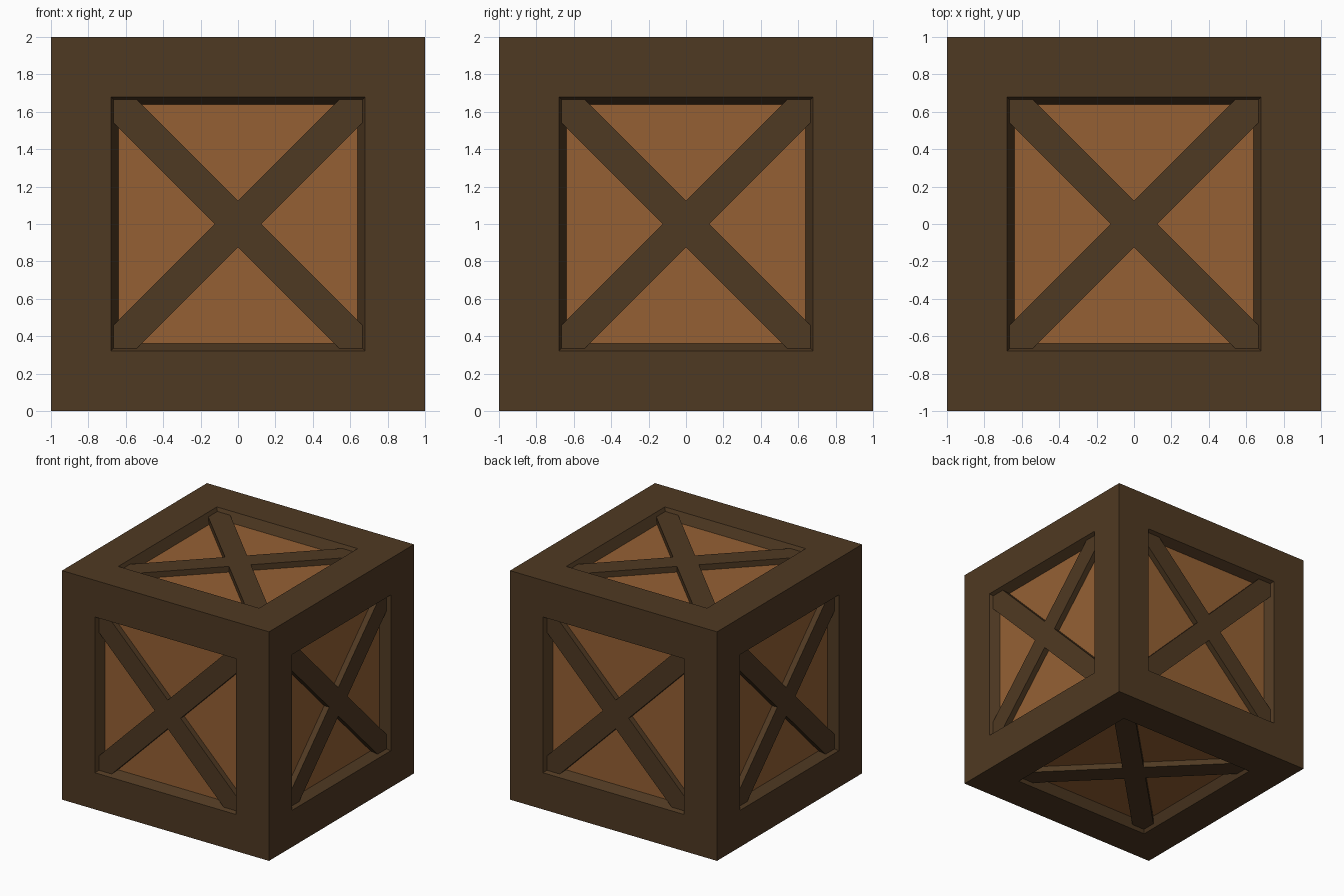
import bpy, bmesh
from math import pi
from mathutils import Matrix, Vector

if "Cube" in bpy.data.objects:
    bpy.data.objects.remove(bpy.data.objects["Cube"])

RIM = 0.32      # frame board width
SLOPE = 0.04    # inward taper of the opening
DEEP = 0.08     # depth of the panels
BRACE = 0.03    # depth of the brace faces
END, HALF = 0.665, 0.125   # brace reach and diagonal half width


def material(name, rgb):
    m = bpy.data.materials.new(name)
    m.diffuse_color = (*rgb, 1)
    m.use_nodes = True
    m.node_tree.nodes["Principled BSDF"].inputs["Base Color"].default_value = m.diffuse_color
    return m


dark = material("dark_wood", (0.078, 0.041, 0.016))
light = material("light_wood", (0.30, 0.118, 0.034))


def finish(bm, name, mats):
    mesh = bpy.data.meshes.new(name)
    bm.to_mesh(mesh)
    bm.free()
    for m in mats:
        mesh.materials.append(m)
    obj = bpy.data.objects.new(name, mesh)
    bpy.context.collection.objects.link(obj)
    return obj


# Crate body: cube with a tapered recess on every side, panels at the bottom
bm = bmesh.new()
bmesh.ops.create_cube(bm, size=2, matrix=Matrix.Translation((0, 0, 1)))
panels = bm.faces[:]
bmesh.ops.inset_individual(bm, faces=panels, thickness=RIM, use_even_offset=True)
bmesh.ops.inset_individual(bm, faces=panels, thickness=SLOPE, depth=-DEEP,
                           use_even_offset=True)
for f in panels:
    f.material_index = 1
finish(bm, "crate_body", [dark, light])

# Cross brace: X outline made from one quarter turned four times, then extruded
bm = bmesh.new()
quarter = [(END, END - HALF), (END, END), (END - HALF, END), (0, HALF)]
outline = [Matrix.Rotation(k * pi / 2, 3, 'Z') @ Vector((x, y, 1 - DEEP - 0.005))
           for k in range(4) for x, y in quarter]
base = bm.faces.new([bm.verts.new(p) for p in outline])
ext = bmesh.ops.extrude_face_region(bm, geom=[base])
top = [v for v in ext["geom"] if isinstance(v, bmesh.types.BMVert)]
bmesh.ops.translate(bm, verts=top, vec=(0, 0, DEEP + 0.005 - BRACE))
bmesh.ops.recalc_face_normals(bm, faces=bm.faces[:])
brace = finish(bm, "top_brace", [dark])

# One brace on each side of the crate
up = Matrix.Translation((0, 0, 1))
brace.matrix_world = up
sides = {"front": (pi / 2, 'X'), "back": (-pi / 2, 'X'), "right": (pi / 2, 'Y'),
         "left": (-pi / 2, 'Y'), "bottom": (pi, 'X')}
for side, (angle, axis) in sides.items():
    copy = bpy.data.objects.new(side + "_brace", brace.data)
    bpy.context.collection.objects.link(copy)
    copy.matrix_world = up @ Matrix.Rotation(angle, 4, axis)
